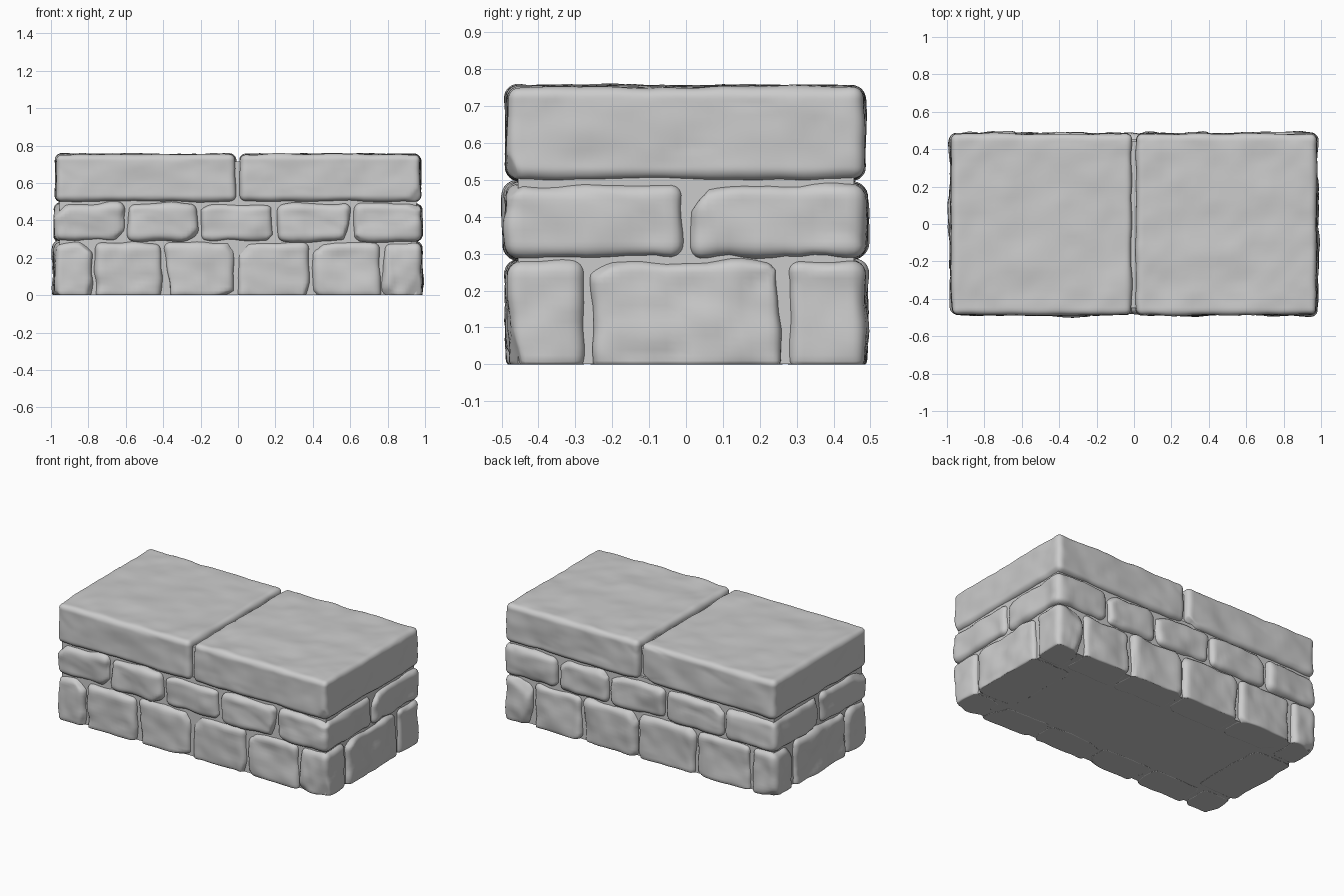
import bpy
import bmesh
import math
import random
from mathutils import Vector, noise

random.seed(11)
if "Cube" in bpy.data.objects:
    bpy.data.objects.remove(bpy.data.objects["Cube"], do_unlink=True)

# Single stone colour
stone = bpy.data.materials.new("grey stone")
stone.use_nodes = True
colour = (0.6, 0.6, 0.6, 1)
stone.diffuse_color = colour
bsdf = next(n for n in stone.node_tree.nodes if n.type == "BSDF_PRINCIPLED")
bsdf.inputs["Base Color"].default_value = colour
bsdf.inputs["Roughness"].default_value = 0.9


def chip_planes(half, count):
    """Random bevel planes that knock off edges and corners."""
    planes = []
    for _ in range(count):
        n = Vector([random.choice((-1, 1)) * random.uniform(0.15, 1) for _ in range(3)])
        n.normalize()
        reach = sum(abs(n[i]) * half[i] for i in range(3))
        planes.append((n, reach - random.uniform(0.03, 0.06)))
    return planes


def rounded_stone(name, low, high, radius, cuts, rough, chips):
    """Rounded block, chipped by planes and roughened by noise."""
    low, high = Vector(low), Vector(high)
    centre, half = (low + high) / 2, (high - low) / 2
    planes = chip_planes(half, chips)
    seed = Vector([random.uniform(-50, 50) for _ in range(3)])
    bm = bmesh.new()
    bmesh.ops.create_cube(bm, size=2)
    bmesh.ops.subdivide_edges(bm, edges=bm.edges[:], cuts=cuts, use_grid_fill=True)
    for v in bm.verts:
        # Crowd the grid towards the edges, then round them
        p = Vector([math.sin(v.co[i] * math.pi / 2) * half[i] for i in range(3)])
        inner = Vector([max(radius - half[i], min(half[i] - radius, p[i])) for i in range(3)])
        normal = (p - inner).normalized()
        p = inner + normal * radius
        for n, reach in planes:
            over = p.dot(n) - reach
            if over > 0:
                p -= n * over * 0.85
        q = p + seed
        dent = noise.noise(q * 6) + 0.5 * noise.noise(q * 13) - 0.15
        ridge = max(0, 0.12 - abs(noise.noise(q * 4 + Vector((9, 4, 2))))) * 2
        p += normal * rough * (dent - ridge)
        p += centre
        p.z = max(p.z, 0)
        v.co = p
    finish(name, bm)


def finish(name, bm):
    mesh = bpy.data.meshes.new(name)
    bm.to_mesh(mesh)
    bm.free()
    mesh.materials.append(stone)
    obj = bpy.data.objects.new(name, mesh)
    bpy.context.collection.objects.link(obj)
    mesh.polygons.foreach_set("use_smooth", [True] * len(mesh.polygons))


def block(name, low, high):
    low, high = Vector(low), Vector(high)
    bm = bmesh.new()
    bmesh.ops.create_cube(bm, size=1)
    for v in bm.verts:
        v.co = Vector([(low[i] + high[i]) / 2 + v.co[i] * (high[i] - low[i]) for i in range(3)])
    finish(name, bm)
    mesh = bpy.data.objects[name].data
    mesh.polygons.foreach_set("use_smooth", [False] * len(mesh.polygons))


def course(name, z0, z1, front, back, corner):
    """Ring of stones: long rows front and back, filler stones at the ends."""
    gap = 0.006
    for side, joints in (("front", front), ("back", back)):
        xs = [-0.99] + joints + [0.99]
        for i, (a, b) in enumerate(zip(xs, xs[1:])):
            at_end = i in (0, len(xs) - 2)
            depth = corner if at_end else 0.22
            out = 0.493 - random.uniform(0, 0.012)
            ys = (-out, depth - 0.5 - gap) if side == "front" else (0.5 - depth + gap, out)
            rounded_stone(f"{name}_{side}_stone_{i + 1}", (a + gap, ys[0], z0),
                          (b - gap, ys[1], z1), 0.04, 18, 0.014, 3)
    if corner < 0.45:
        for side, s in (("left", 1), ("right", -1)):
            x = sorted((s * 0.985, s * 0.7))
            rounded_stone(f"{name}_{side}_end_stone", (x[0], corner - 0.5 + gap, z0),
                          (x[1], 0.5 - corner - gap, z1), 0.035, 22, 0.016, 2)


# Two courses of wall stones
course("lower", -0.025, 0.283, [-0.77, -0.4, -0.01, 0.39, 0.77],
       [-0.8, -0.4, 0.02, 0.42, 0.78], 0.235)
course("upper", 0.287, 0.492, [-0.6, -0.21, 0.2, 0.61],
       [-0.61, -0.18, 0.23, 0.6], 0.497)

# Mortar core behind the joints
block("mortar_core", (-0.955, -0.455, 0.001), (0.955, 0.455, 0.52))
block("cap_joint_filler", (-0.03, -0.45, 0.5), (0.03, 0.44, 0.715))

# Two cap slabs
rounded_stone("cap_slab_right", (-0.977, -0.488, 0.5), (-0.01, 0.484, 0.755), 0.035, 36, 0.008, 1)
rounded_stone("cap_slab_left", (0.01, -0.488, 0.5), (0.977, 0.484, 0.755), 0.035, 36, 0.008, 1)
